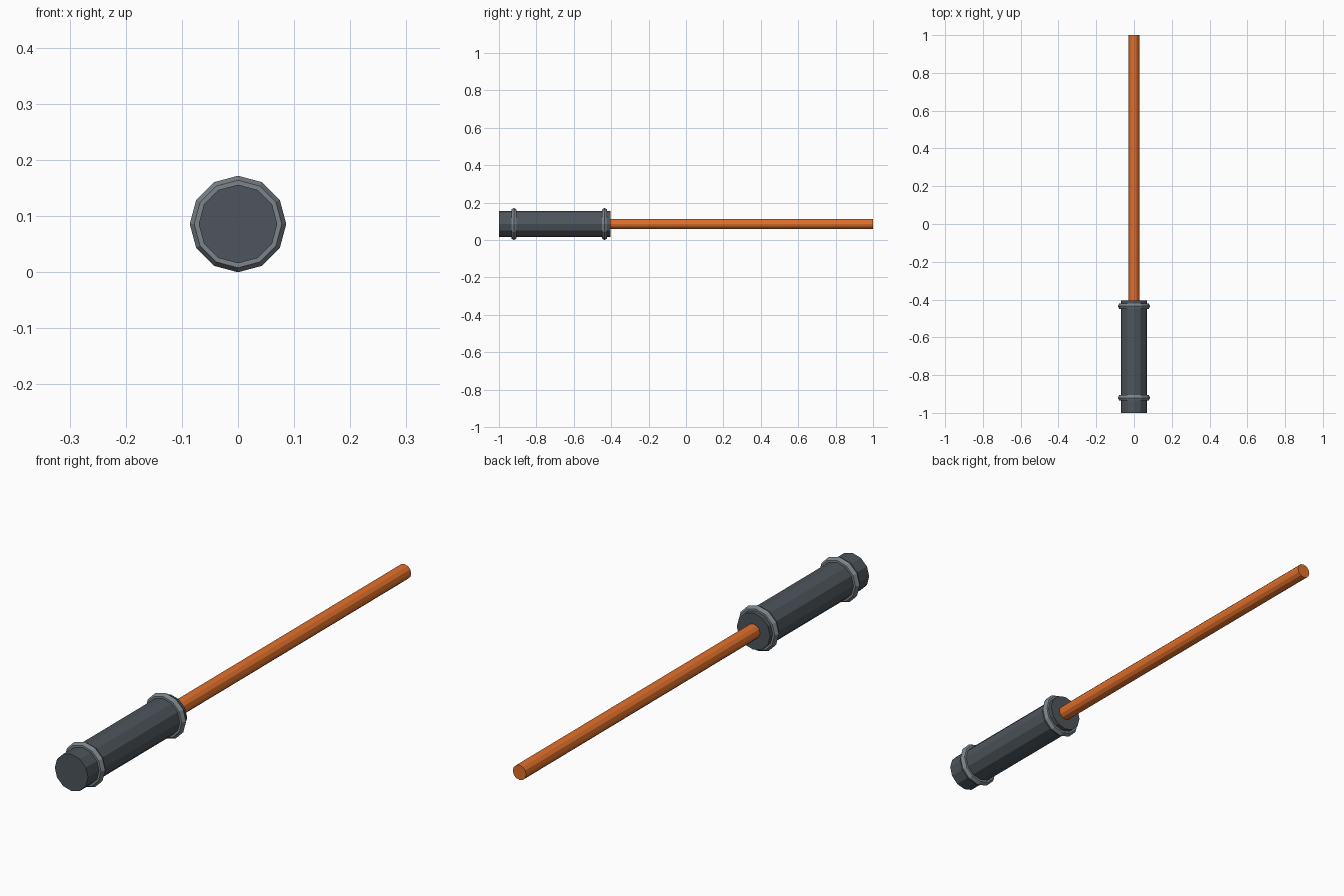
import bpy
from math import pi

if "Cube" in bpy.data.objects:
    bpy.data.objects.remove(bpy.data.objects["Cube"])

AXIS_Z = 0.086
SIDES = 12


def material(name, rgb):
    m = bpy.data.materials.new(name)
    m.diffuse_color = (*rgb, 1)
    m.use_nodes = True
    m.node_tree.nodes["Principled BSDF"].inputs["Base Color"].default_value = m.diffuse_color
    return m


dark = material("dark_grip", (0.075, 0.09, 0.105))
metal = material("ring_grey", (0.20, 0.23, 0.25))
orange = material("orange", (0.75, 0.16, 0.025))


def finish(name, mat):
    ob = bpy.context.object
    ob.name = name
    ob.data.materials.append(mat)
    bpy.ops.object.transform_apply(location=False, rotation=True, scale=True)
    return ob


def rod(name, radius, y0, y1, mat):
    bpy.ops.mesh.primitive_cylinder_add(
        vertices=SIDES, radius=radius, depth=y1 - y0,
        location=(0, (y0 + y1) / 2, AXIS_Z), rotation=(pi / 2, 0, 0))
    return finish(name, mat)


def ring(name, y, mat):
    bpy.ops.mesh.primitive_torus_add(
        major_segments=SIDES, minor_segments=6, major_radius=0.07,
        minor_radius=0.016, location=(0, y, AXIS_Z), rotation=(pi / 2, 0, 0))
    return finish(name, mat)


# Handle and the long shaft seated in its front end
rod("handle", 0.07, -1.0, -0.405, dark)
rod("shaft", 0.028, -0.42, 1.0, orange)

# Raised rings near both ends of the handle
ring("rear_ring", -0.92, metal)
ring("front_ring", -0.435, metal)
